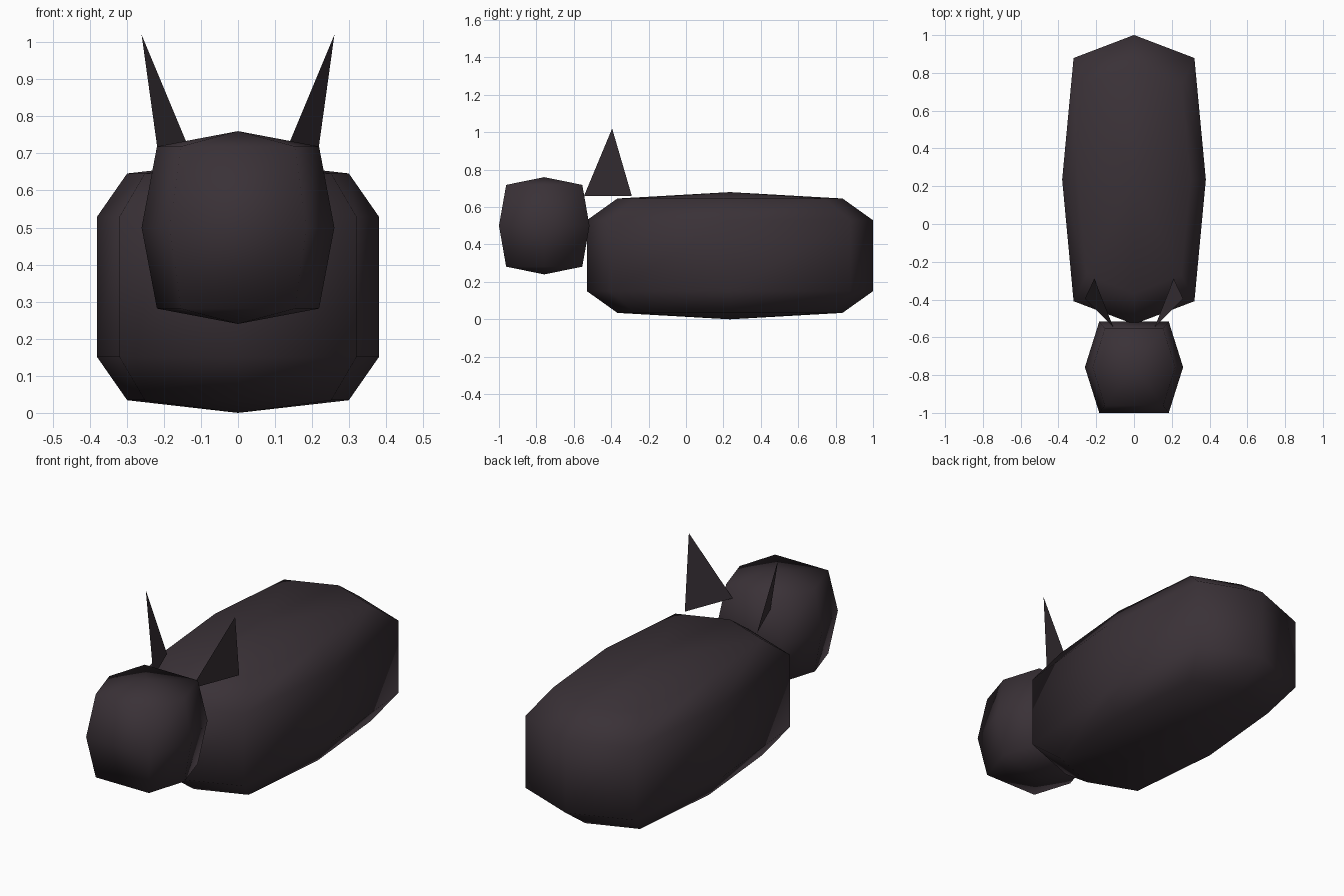
import bpy, bmesh
from math import sin, cos, pi, copysign

if "Cube" in bpy.data.objects:
    bpy.data.objects.remove(bpy.data.objects["Cube"])

coat = bpy.data.materials.new("dark_coat")
coat.diffuse_color = (0.042, 0.031, 0.038, 1)
coat.use_nodes = True
coat.node_tree.nodes["Principled BSDF"].inputs["Base Color"].default_value = coat.diffuse_color


def soft(v):
    # square-root curve that squares off a sphere
    v = round(v, 6)
    return copysign(abs(v) ** 0.5, v)


def finish(name, bm, smooth):
    mesh = bpy.data.meshes.new(name)
    for f in bm.faces:
        f.smooth = smooth
    bm.to_mesh(mesh)
    bm.free()
    mesh.materials.append(coat)
    obj = bpy.data.objects.new(name, mesh)
    bpy.context.collection.objects.link(obj)
    return obj


def boxy_ball(name, centre, radii, sides, bands):
    # low-poly rounded block: rings of latitude between two poles
    bm = bmesh.new()
    cx, cy, cz = centre
    rx, ry, rz = radii
    rings = []
    for j in range(1, bands):
        lat = -pi / 2 + pi * j / bands
        w, h = soft(cos(lat)), soft(sin(lat))
        rings.append([bm.verts.new((cx + rx * w * soft(cos(2 * pi * i / sides)),
                                    cy + ry * w * soft(sin(2 * pi * i / sides)),
                                    cz + rz * h)) for i in range(sides)])
    bottom = bm.verts.new((cx, cy, cz - rz))
    top = bm.verts.new((cx, cy, cz + rz))
    for i in range(sides):
        k = (i + 1) % sides
        bm.faces.new((bottom, rings[0][k], rings[0][i]))
        bm.faces.new((top, rings[-1][i], rings[-1][k]))
        for a, b in zip(rings, rings[1:]):
            bm.faces.new((a[i], a[k], b[k], b[i]))
    return finish(name, bm, True)


# Body and head
boxy_ball("body", (0, 0.235, 0.34), (0.39, 0.785, 0.34), 8, 5)
boxy_ball("head", (0, -0.758, 0.5), (0.26, 0.26, 0.26), 6, 4)

# Ears: one flat triangle on each side
for side, name in ((-1, "left_ear"), (1, "right_ear")):
    bm = bmesh.new()
    pts = [(0.11, -0.545, 0.66), (0.21, -0.29, 0.66), (0.26, -0.395, 1.02)]
    vs = [bm.verts.new((side * x, y, z)) for x, y, z in pts]
    bm.faces.new(vs if side > 0 else vs[::-1])
    finish(name, bm, False)
